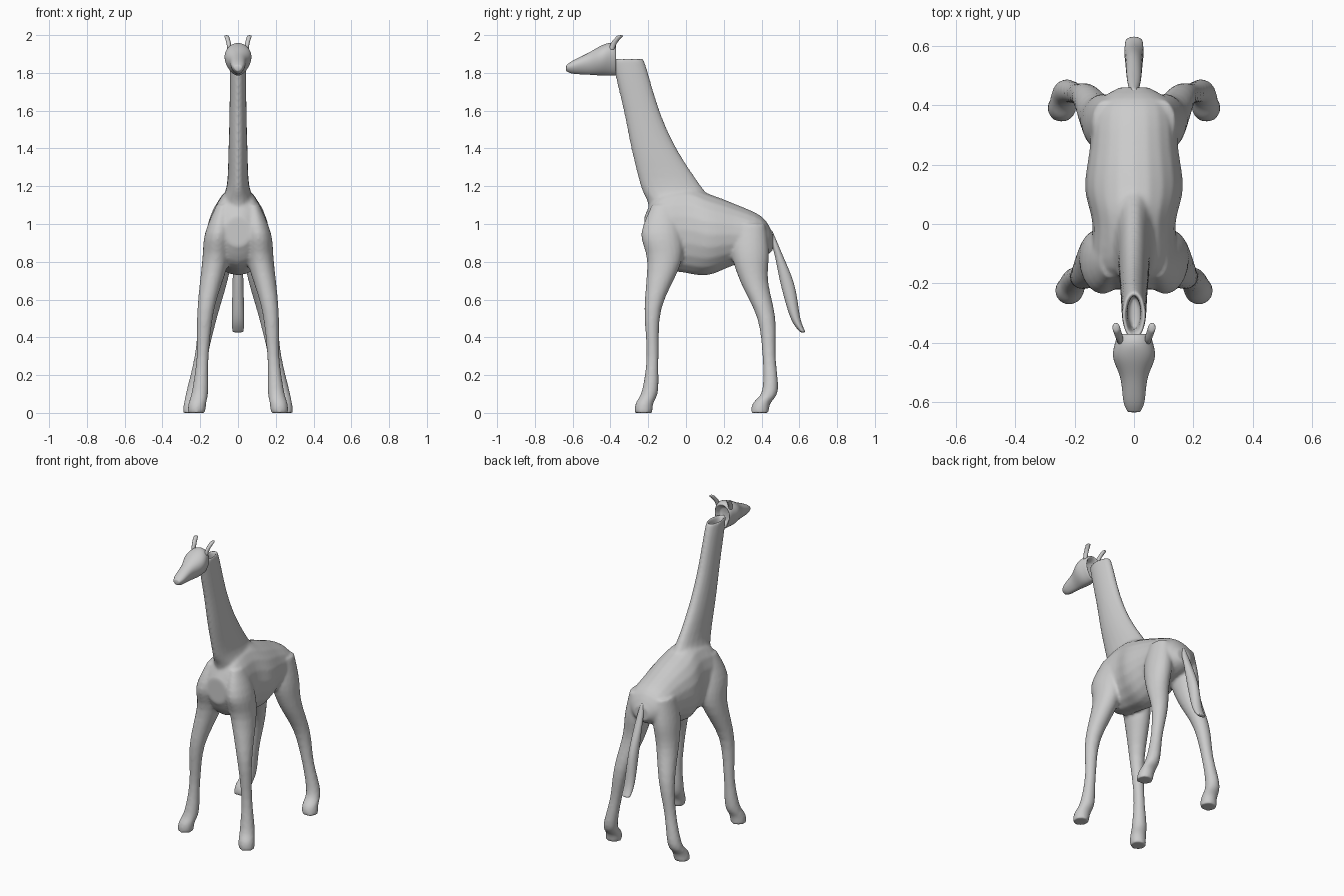
import bpy, bmesh, math
from mathutils import Vector

if "Cube" in bpy.data.objects:
    bpy.data.objects.remove(bpy.data.objects["Cube"], do_unlink=True)

grey = bpy.data.materials.new("plain grey")
grey.use_nodes = True
grey.diffuse_color = (0.6, 0.6, 0.6, 1)
grey.node_tree.nodes["Principled BSDF"].inputs["Base Color"].default_value = grey.diffuse_color


def curve_through(keys, steps=4):
    """Fill in smooth sections between the key sections."""
    keys = [Vector(k) for k in keys]
    padded = [keys[0]] + keys + [keys[-1]]
    sections = []
    for before, start, end, after in zip(padded, padded[1:], padded[2:], padded[3:]):
        leave, arrive = (end - before) / 2, (after - start) / 2
        for step in range(steps):
            t = step / steps
            blend = t * t * (3 - 2 * t)
            sections.append(start.lerp(end, blend)
                            + leave * t * (1 - t) ** 2 - arrive * t * t * (1 - t))
    return sections + [keys[-1]]


def loft(bm, keys, lying=False, side=1, taper=0, sides=20):
    """Skin elliptical sections: station, x, other centre, x radius, other radius."""
    previous = first = None
    for station, x, centre, radius_x, radius in curve_through(keys):
        ring = []
        for i in range(sides):
            angle = math.tau * i / sides
            across = x + radius_x * math.cos(angle) * (1 + taper * math.sin(angle))
            other = centre + radius * math.sin(angle)
            place = (station, other) if lying else (other, station)
            ring.append(bm.verts.new((side * across, *place)))
        if previous:
            for i in range(sides):
                bm.faces.new((previous[i - 1], previous[i], ring[i], ring[i - 1]))
        else:
            first = ring
        previous = ring
    bm.faces.new(first[::-1])
    bm.faces.new(previous)


def midline(profile):
    """Centred sections from station, half width, low edge and high edge."""
    return [(station, 0, (low + high) / 2, width, (high - low) / 2)
            for station, width, low, high in profile]


def limb(path):
    """Round sections that grow deeper than wide towards the thigh."""
    return [(z, x, y, r, r * (1 + 1.5 * max(0, z - 0.6))) for z, x, y, r in path]


def finish(name, bm, fuse=False):
    bmesh.ops.recalc_face_normals(bm, faces=bm.faces)
    mesh = bpy.data.meshes.new(name)
    bm.to_mesh(mesh)
    bm.free()
    mesh.materials.append(grey)
    mesh.shade_smooth()
    obj = bpy.data.objects.new(name, mesh)
    bpy.context.collection.objects.link(obj)
    if fuse:
        remesh = obj.modifiers.new("fuse", 'REMESH')
        remesh.mode = 'VOXEL'
        remesh.voxel_size = 0.009
        remesh.use_smooth_shade = True
        obj.modifiers.new("soften", 'SMOOTH').iterations = 6
    else:
        obj.modifiers.new("round", 'SUBSURF')


# Body: torso, hollow-topped neck and four legs fused into one skin
body = bmesh.new()
torso = [(-0.22, 0.07, 0.88, 1.04), (-0.15, 0.14, 0.78, 1.16), (0, 0.14, 0.74, 1.2),
         (0.12, 0.165, 0.73, 1.16), (0.25, 0.15, 0.78, 1.11), (0.4, 0.13, 0.82, 1.04),
         (0.46, 0.05, 0.86, 0.95)]
neck = [(0.95, 0.11, -0.2, 0.2), (1.1, 0.1, -0.2, 0.16), (1.2, 0.06, -0.24, 0.08),
        (1.4, 0.05, -0.29, -0.05), (1.6, 0.045, -0.33, -0.14), (1.86, 0.04, -0.39, -0.22),
        (1.86, 0.025, -0.37, -0.24), (1.78, 0.02, -0.35, -0.24)]
loft(body, midline(torso), lying=True)
loft(body, midline(neck))

front_leg = [(0, 0.22, -0.225, 0.047), (0.05, 0.215, -0.22, 0.047), (0.12, 0.2, -0.19, 0.043),
             (0.3, 0.187, -0.177, 0.032), (0.55, 0.17, -0.175, 0.045), (0.8, 0.12, -0.115, 0.07),
             (0.95, 0.105, -0.13, 0.07), (1.1, 0.08, -0.12, 0.035)]
hind_leg = [(0, 0.245, 0.39, 0.048), (0.05, 0.24, 0.4, 0.047), (0.12, 0.23, 0.445, 0.042),
            (0.3, 0.195, 0.44, 0.035), (0.5, 0.16, 0.425, 0.048), (0.7, 0.12, 0.36, 0.065),
            (0.85, 0.1, 0.34, 0.072), (1, 0.09, 0.34, 0.05)]
for side in (1, -1):
    for leg in (front_leg, hind_leg):
        loft(body, limb(leg), side=side)
finish("body", body, fuse=True)

# Head: wide brow, narrow jaw, hollow at the back
head = bmesh.new()
skull = [(-0.635, 0.02, 1.81, 1.84), (-0.6, 0.035, 1.795, 1.865), (-0.52, 0.045, 1.79, 1.905),
         (-0.45, 0.07, 1.785, 1.945), (-0.4, 0.063, 1.785, 1.96), (-0.37, 0.05, 1.79, 1.945),
         (-0.41, 0.035, 1.83, 1.915)]
loft(head, midline(skull), lying=True, taper=0.25)
finish("head", head)

# Ears: short pegs leaning back and out
for side, label in ((1, "left"), (-1, "right")):
    ear = bmesh.new()
    loft(ear, [(1.92, 0.045, -0.395, 0.012, 0.015), (1.96, 0.05, -0.38, 0.013, 0.018),
               (2, 0.062, -0.345, 0.014, 0.018)], side=side, sides=8)
    finish(label + "_ear", ear)

# Tail: thin root, thick tuft
tail = bmesh.new()
loft(tail, midline([(0.97, 0.012, 0.42, 0.455), (0.86, 0.024, 0.463, 0.502),
                    (0.68, 0.03, 0.5, 0.575), (0.5, 0.034, 0.553, 0.606),
                    (0.425, 0.03, 0.605, 0.635)]), sides=12)
finish("tail", tail)
